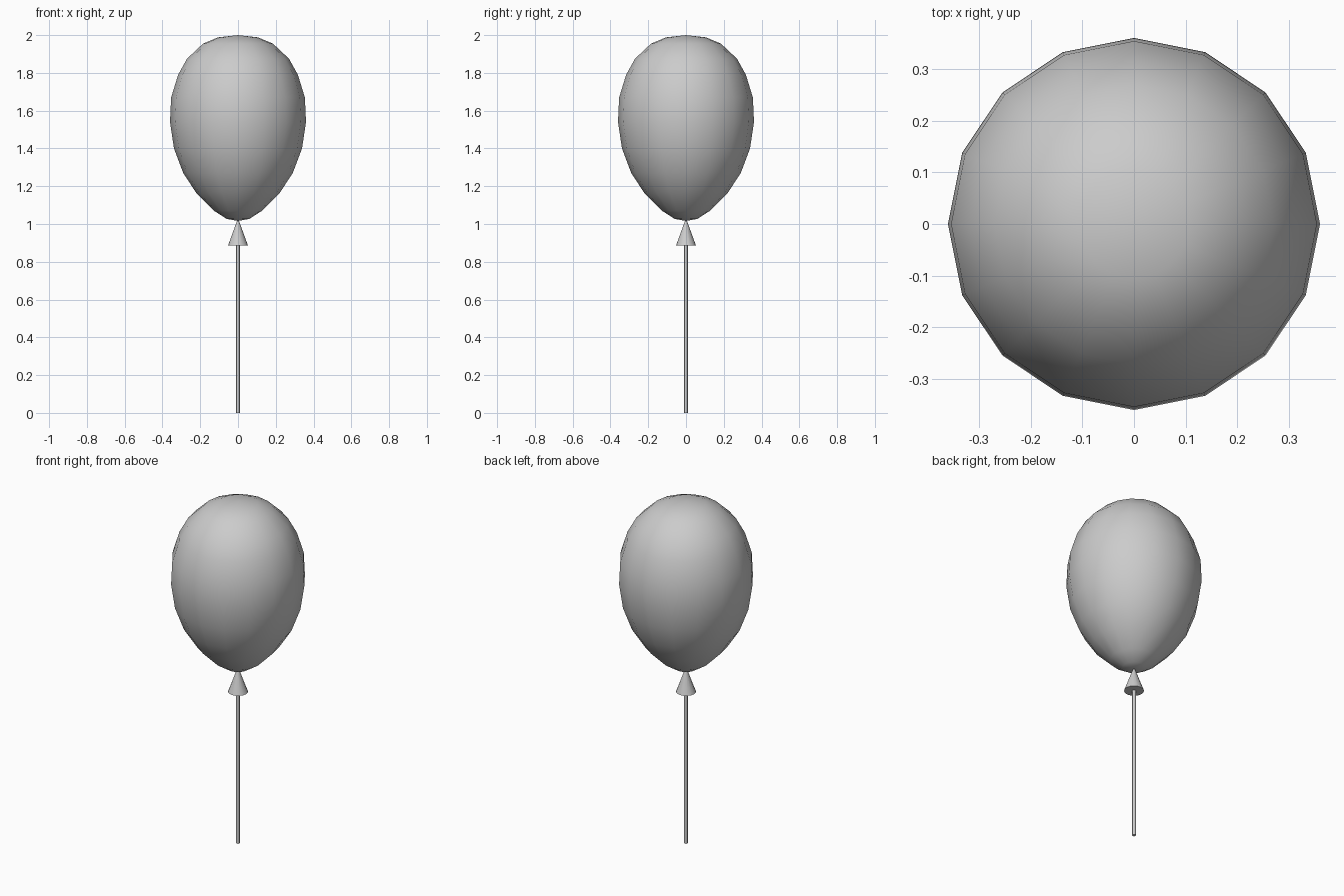
import bpy, bmesh, math

cube = bpy.data.objects.get("Cube")
if cube:
    bpy.data.objects.remove(cube, do_unlink=True)

grey = bpy.data.materials.new("light grey")
grey.use_nodes = True
grey.diffuse_color = (0.6, 0.6, 0.6, 1)
grey.node_tree.nodes["Principled BSDF"].inputs["Base Color"].default_value = (0.6, 0.6, 0.6, 1)


def lathe(name, profile, sides, sharp_angle):
    """Turn (radius, height) points, listed bottom to top, around z."""
    bm = bmesh.new()
    rings = []
    for r, z in profile:
        if r == 0:
            rings.append([bm.verts.new((0, 0, z))] * sides)
        else:
            turns = [math.tau * i / sides for i in range(sides)]
            rings.append([bm.verts.new((r * math.cos(a), r * math.sin(a), z)) for a in turns])
    for low, high in zip(rings, rings[1:]):
        for i in range(sides):
            j = (i + 1) % sides
            corners = dict.fromkeys((low[i], low[j], high[j], high[i]))
            bm.faces.new(list(corners))
    mesh = bpy.data.meshes.new(name)
    bm.to_mesh(mesh)
    bm.free()
    mesh.materials.append(grey)
    obj = bpy.data.objects.new(name, mesh)
    bpy.context.collection.objects.link(obj)
    bpy.ops.object.select_all(action="DESELECT")
    obj.select_set(True)
    bpy.context.view_layer.objects.active = obj
    bpy.ops.object.shade_smooth_by_angle(angle=math.radians(sharp_angle))
    return obj


# Inflated body, an egg shape narrowing downwards
lathe("balloon", [(0, 1.016), (0.06, 1.027), (0.127, 1.07), (0.22, 1.163), (0.29, 1.27),
                  (0.339, 1.4), (0.36, 1.54), (0.354, 1.67), (0.317, 1.79), (0.27, 1.875),
                  (0.185, 1.955), (0.106, 1.988), (0, 2.0)], 16, 60)

# Flared tie under the body
lathe("knot", [(0, 0.885), (0.053, 0.885), (0.004, 1.02), (0, 1.02)], 16, 40)

# Straight string
lathe("string", [(0, 0), (0.01, 0), (0.01, 0.9), (0, 0.9)], 8, 50)
